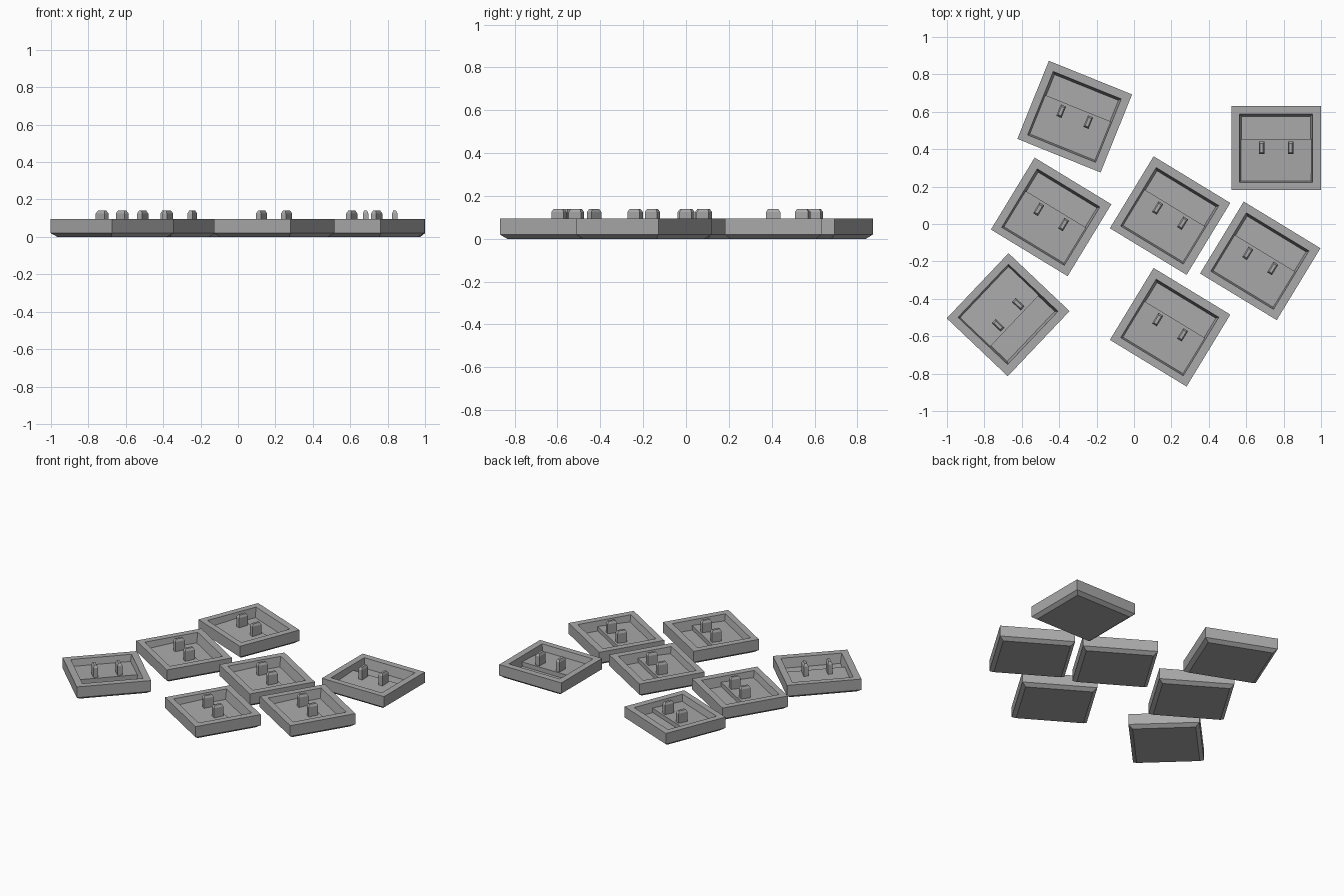
import bpy, bmesh, math
from mathutils import Matrix

if "Cube" in bpy.data.objects:
    bpy.data.objects.remove(bpy.data.objects["Cube"])

grey = bpy.data.materials.new("mid grey")
grey.diffuse_color = (0.40, 0.40, 0.40, 1)
grey.use_nodes = True
grey.node_tree.nodes["Principled BSDF"].inputs["Base Color"].default_value = grey.diffuse_color


def loft(name, rings, place):
    """Closed solid through rectangular rings given as (x0, x1, y0, y1, z front, z back)."""
    bm = bmesh.new()
    loops = []
    for x0, x1, y0, y1, zf, zb in rings:
        corners = [(x0, y0, zf), (x1, y0, zf), (x1, y1, zb), (x0, y1, zb)]
        loops.append([bm.verts.new(c) for c in corners])
    for a, b in zip(loops, loops[1:]):
        for i in range(4):
            j = (i + 1) % 4
            bm.faces.new((a[i], a[j], b[j], b[i]))
    bm.faces.new(loops[0][::-1])
    bm.faces.new(loops[-1])
    bmesh.ops.recalc_face_normals(bm, faces=bm.faces)
    mesh = bpy.data.meshes.new(name)
    bm.to_mesh(mesh)
    bm.free()
    mesh.materials.append(grey)
    obj = bpy.data.objects.new(name, mesh)
    obj.matrix_world = place
    bpy.context.collection.objects.link(obj)


def tray(x, y, degrees):
    place = Matrix.Translation((x, y, 0)) @ Matrix.Rotation(math.radians(degrees), 4, 'Z')
    # Shell: chamfered underside, wide rim, sunken well
    loft("tray", [
        (-0.215, 0.215, -0.20, 0.20, 0, 0),
        (-0.24, 0.24, -0.225, 0.225, 0.02, 0.02),
        (-0.24, 0.24, -0.225, 0.225, 0.095, 0.095),
        (-0.197, 0.195, -0.185, 0.181, 0.095, 0.095),
        (-0.184, 0.184, -0.172, 0.168, 0.03, 0.03)], place)
    # Raised front floor, sloping gently to the front
    loft("raised_floor", [
        (-0.188, 0.188, -0.176, 0.048, 0.026, 0.026),
        (-0.188, 0.188, -0.176, 0.048, 0.05, 0.06)], place)
    # Pair of upright tabs with chamfered tops
    for cx in (-0.078, 0.078):
        loft("tab", [
            (cx - 0.015, cx + 0.015, -0.033, 0.033, 0.04, 0.04),
            (cx - 0.015, cx + 0.015, -0.033, 0.033, 0.125, 0.125),
            (cx - 0.008, cx + 0.008, -0.024, 0.024, 0.14, 0.14)], place)


for x, y, degrees in [
        (-0.317, 0.574, -22), (-0.443, 0.038, -31.3), (0.193, 0.045, -31.3),
        (0.675, -0.197, -31.3), (0.193, -0.552, -31.3),
        (-0.673, -0.485, -133.5), (0.76, 0.407, 0)]:
    tray(x, y, degrees)
